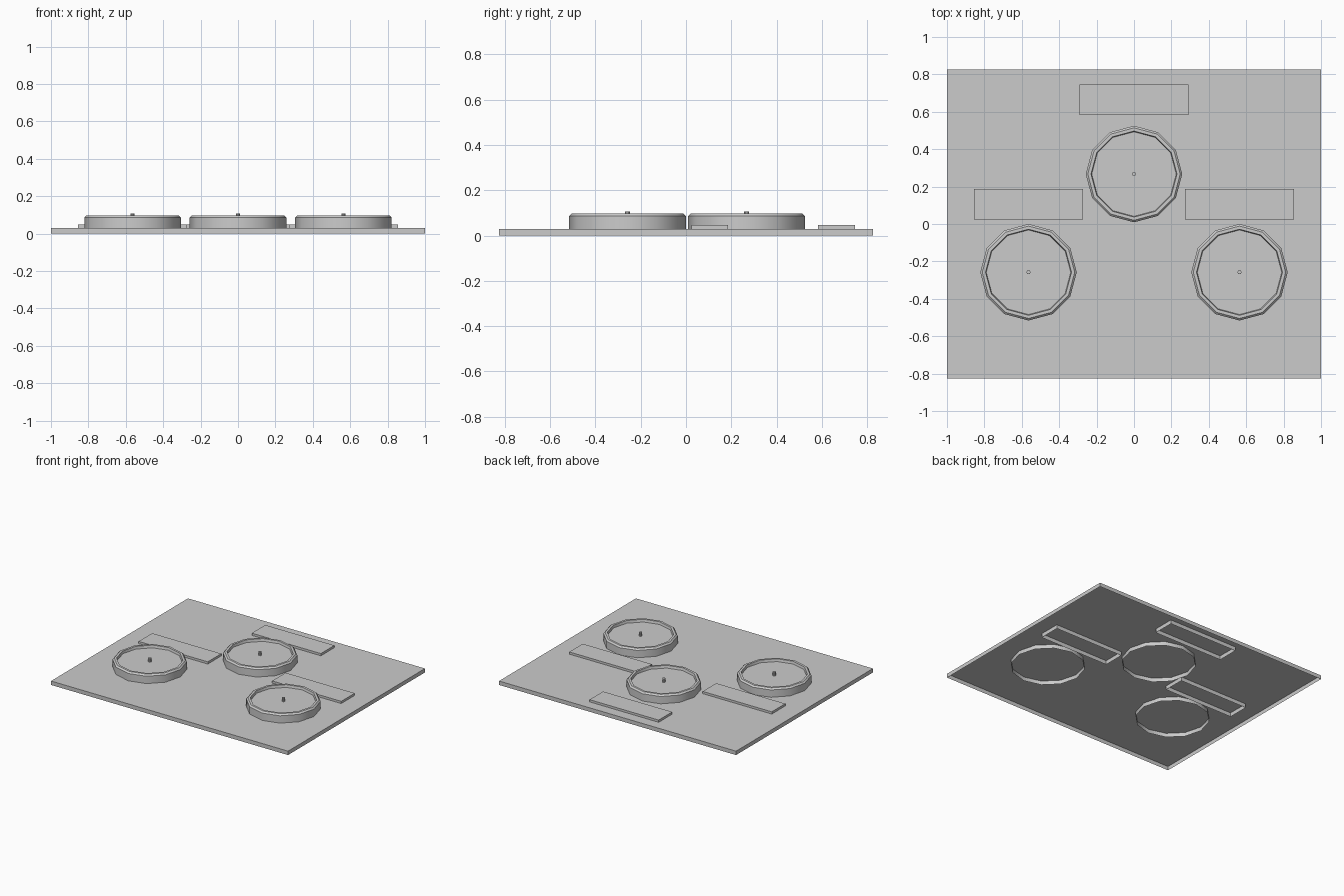
import bpy, bmesh, math
from mathutils import Vector

cube = bpy.data.objects.get("Cube")
if cube:
    bpy.data.objects.remove(cube, do_unlink=True)

grey = bpy.data.materials.new("light grey")
grey.use_nodes = True
colour = (0.6, 0.6, 0.6, 1)
grey.diffuse_color = colour
grey.node_tree.nodes["Principled BSDF"].inputs["Base Color"].default_value = colour


def finish(bm, name, location, smooth=False):
    bmesh.ops.recalc_face_normals(bm, faces=bm.faces)
    # Open shells: keep the top faces pointing up
    if max(bm.faces, key=lambda f: f.calc_center_median().z).normal.z < 0:
        bmesh.ops.reverse_faces(bm, faces=bm.faces)
    mesh = bpy.data.meshes.new(name)
    bm.to_mesh(mesh)
    bm.free()
    mesh.materials.append(grey)
    obj = bpy.data.objects.new(name, mesh)
    obj.location = location
    bpy.context.collection.objects.link(obj)
    if smooth:
        bpy.ops.object.select_all(action='DESELECT')
        obj.select_set(True)
        bpy.context.view_layer.objects.active = obj
        bpy.ops.object.shade_smooth_by_angle(angle=math.radians(35))
    return obj


def tray(name, x, y, width, depth, height):
    """Thin box shell, open underneath."""
    bm = bmesh.new()
    bmesh.ops.create_cube(bm, size=1)
    bmesh.ops.scale(bm, vec=(width, depth, height), verts=bm.verts)
    bmesh.ops.translate(bm, vec=(0, 0, height / 2), verts=bm.verts)
    bottom = [f for f in bm.faces if f.normal.z < -0.9]
    bmesh.ops.delete(bm, geom=bottom, context='FACES_ONLY')
    return finish(bm, name, (x, y, 0))


def turned(name, x, y, profile, sides, smooth):
    """Rings of the profile joined by walls, closed by the last ring."""
    bm = bmesh.new()
    rings = [[bm.verts.new((r * math.sin(math.tau * i / sides),
                            r * math.cos(math.tau * i / sides), z))
              for i in range(sides)] for r, z in profile]
    for low, high in zip(rings, rings[1:]):
        for i in range(sides):
            j = (i + 1) % sides
            bm.faces.new((low[i], low[j], high[j], high[i]))
    bm.faces.new(rings[-1])
    return finish(bm, name, (x, y, 0), smooth)


# Base plate and raised label pads
tray("base_plate", 0, 0, 2, 1.65, 0.03)
for name, x, y in (("back_pad", 0, 0.664),
                   ("left_pad", 0.563, 0.105), ("right_pad", -0.563, 0.105)):
    tray(name, x, y, 0.583, 0.163, 0.047)

# Round dials: bevelled rim, recessed face and a small centre pin
dial = [(0.258, 0), (0.258, 0.086), (0.247, 0.097), (0.23, 0.097), (0.226, 0.078)]
pin = [(0.011, 0.076), (0.011, 0.106)]
for side, x, y in (("back", 0, 0.267), ("left", 0.564, -0.258), ("right", -0.564, -0.258)):
    turned(side + "_dial", x, y, dial, 12, True)
    turned(side + "_pin", x, y, pin, 10, True)
